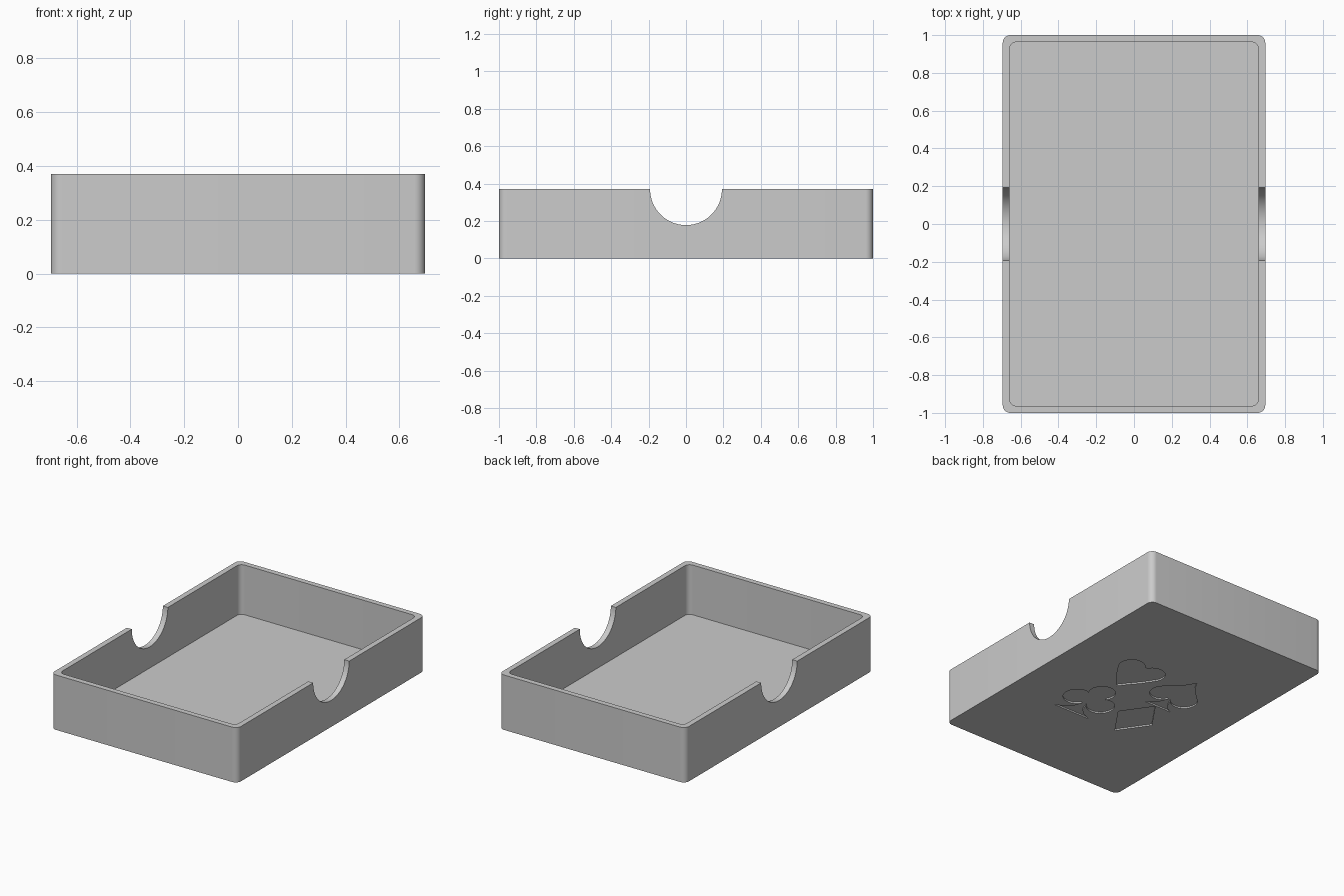
import bpy
import bmesh
from math import cos, sin, sqrt, radians

cube = bpy.data.objects.get("Cube")
if cube:
    bpy.data.objects.remove(cube, do_unlink=True)

HX, HY, H = 0.695, 1.0, 0.37     # half width, half length, height
WALL, FLOOR = 0.037, 0.035
NOTCH_R = 0.192
ENGRAVE = 0.01

grey = bpy.data.materials.new("plain grey")
grey.use_nodes = True
grey.diffuse_color = (0.6, 0.6, 0.6, 1)
grey.node_tree.nodes["Principled BSDF"].inputs["Base Color"].default_value = (0.6, 0.6, 0.6, 1)

bm = bmesh.new()


def arc(cx, cy, r, start, end, n=16):
    angles = [radians(start + (end - start) * i / n) for i in range(n + 1)]
    return [(cx + r * cos(a), cy + r * sin(a)) for a in angles]


def tray_outline(hx, hy, r):
    """Rounded rectangle with extra points along the notch on each long side."""
    pts = []
    for i, (sx, sy) in enumerate([(1, 1), (-1, 1), (-1, -1), (1, -1)]):
        pts += arc(sx * (hx - r), sy * (hy - r), r, 90 * i, 90 * i + 90, 8)
        if i % 2:
            pts += [(sx * hx, sy * y) for y, _ in arc(0, 0, NOTCH_R, 0, 180, 40)]
    return pts


def mirrored(half):
    return half + [(-x, y) for x, y in reversed(half) if x > 1e-6]


def rim_height(y):
    return H - sqrt(max(0, NOTCH_R ** 2 - y ** 2))


def flat_ring(pts, z):
    return [bm.verts.new((x, y, z)) for x, y in pts]


def rim_ring(pts):
    return [bm.verts.new((x, y, rim_height(y))) for x, y in pts]


def bridge(a, b):
    for i in range(len(a)):
        bm.faces.new((a[i - 1], a[i], b[i], b[i - 1]))


def ring_edges(ring):
    return [bm.edges.get((ring[i - 1], ring[i])) for i in range(len(ring))]


# Walls, notched rim and inside floor
outer = tray_outline(HX, HY, 0.04)
inner = tray_outline(HX - WALL, HY - WALL, 0.035)
outer_base, outer_rim = flat_ring(outer, 0), rim_ring(outer)
inner_rim, inner_base = rim_ring(inner), flat_ring(inner, FLOOR)
bridge(outer_base, outer_rim)
bridge(outer_rim, inner_rim)
bridge(inner_rim, inner_base)
bm.faces.new(inner_base)

# Card suit outlines, right half from top to bottom
spade = [(0, 0.385), (0.03, 0.33), (0.09, 0.265)] + arc(0.085, 0.155, 0.085, 45, -150) \
    + [(0.035, 0.055), (0.065, 0.02), (0.1, 0)]
heart = arc(0.083, 0.29, 0.083, 150, -30) + [(0.1, 0.165), (0.045, 0.1), (0, 0.04)]
diamond = [(0, 0.197), (0.137, 0), (0, -0.197)]
club = arc(0, 0.3, 0.085, 90, -35) + arc(0.095, 0.17, 0.09, 105, -150) \
    + [(0.04, 0.06), (0.08, 0.025), (0.14, 0)]

# Shallow engravings in the underside
underside = ring_edges(outer_base)
for half, cx, cy in [(spade, -0.19, 0.005), (heart, 0.178, 0),
                     (diamond, -0.175, -0.198), (club, 0.186, -0.39)]:
    outline = [(cx + x, cy + y) for x, y in mirrored(half)]
    lip, recess = flat_ring(outline, 0), flat_ring(outline, ENGRAVE)
    bridge(lip, recess)
    bm.faces.new(recess)
    underside += ring_edges(lip)

# Underside around the engravings
bmesh.ops.triangle_fill(bm, edges=underside, use_beauty=True, normal=(0, 0, -1))

# Smooth rounded corners, crisp edges
bmesh.ops.recalc_face_normals(bm, faces=bm.faces[:])
for face in bm.faces:
    face.smooth = True
mesh = bpy.data.meshes.new("card_tray")
bm.to_mesh(mesh)
bm.free()
mesh.materials.append(grey)
mesh.set_sharp_from_angle(angle=radians(30))
tray = bpy.data.objects.new("card_tray", mesh)
bpy.context.scene.collection.objects.link(tray)
